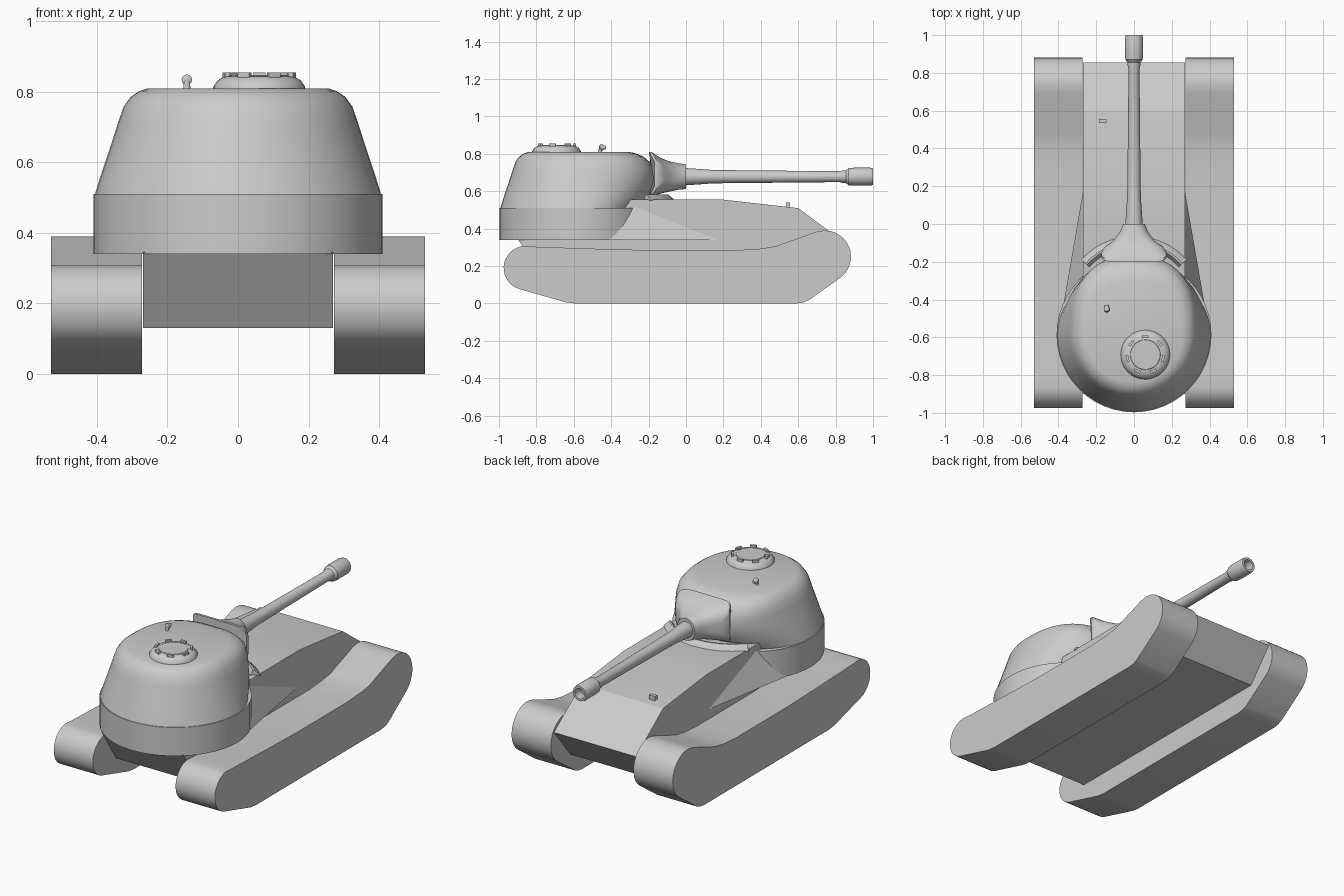
import bpy, bmesh, math
from math import sin, cos, pi, radians
from mathutils import Matrix

if "Cube" in bpy.data.objects:
    bpy.data.objects.remove(bpy.data.objects["Cube"])


def finish(name, bm, angle=30):
    bmesh.ops.recalc_face_normals(bm, faces=bm.faces[:])
    me = bpy.data.meshes.new(name)
    bm.to_mesh(me)
    bm.free()
    ob = bpy.data.objects.new(name, me)
    bpy.context.collection.objects.link(ob)
    bpy.ops.object.select_all(action='DESELECT')
    ob.select_set(True)
    bpy.context.view_layer.objects.active = ob
    bpy.ops.object.shade_smooth_by_angle(angle=radians(angle))
    return ob


def loft(name, rings, caps=True, angle=30, closed=True):
    """Skin a list of equally long point rings."""
    bm = bmesh.new()
    vs = [[bm.verts.new(p) for p in r] for r in rings]
    n = len(vs[0])
    for a, b in zip(vs, vs[1:]):
        for i in range(n if closed else n - 1):
            j = (i + 1) % n
            bm.faces.new((a[i], a[j], b[j], b[i]))
    if caps:
        bm.faces.new(vs[0])
        bm.faces.new(vs[-1])
    return finish(name, bm, angle)


def extrude_x(name, profile, x0, x1):
    """Extrude a (y, z) outline sideways."""
    return loft(name, [[(x, y, z) for y, z in profile] for x in (x0, x1)])


def lathe(name, profile, centre, n=32, axis='Z', angle=30):
    """Revolve (radius, height) points around an upright or y axis."""
    cx, cy, cz = centre
    rings = []
    for r, h in profile:
        ring = []
        for i in range(n):
            c, s = r * cos(2 * pi * i / n), r * sin(2 * pi * i / n)
            ring.append((cx + c, cy + s, cz + h) if axis == 'Z' else (cx + c, cy + h, cz + s))
        rings.append(ring)
    return loft(name, rings, angle=angle)


def box(name, loc, size, turn=0):
    bm = bmesh.new()
    bmesh.ops.create_cube(bm, size=1, matrix=Matrix.Translation(loc) @
                          Matrix.Rotation(turn, 4, 'Z') @ Matrix.Diagonal((*size, 1)))
    return finish(name, bm)


def sup(v, p):
    return math.copysign(abs(v) ** p, v)


def arc(cy, cz, r, a0, a1, n):
    return [(cy + r * cos(radians(a0 + (a1 - a0) * i / n)),
             cz + r * sin(radians(a0 + (a1 - a0) * i / n))) for i in range(n + 1)]


# Tracks: rounded at both ends, sagging top run
track = (arc(-0.857, 0.19, 0.118, 255, 95, 14)
         + [(-0.8, 0.303), (-0.5, 0.293), (-0.2, 0.285), (0.27, 0.285), (0.4, 0.293), (0.48, 0.306), (0.69, 0.382)]
         + arc(0.742, 0.25, 0.14, 98, -50, 14)
         + [(0.66, 0.02), (0.63, 0.006), (0.59, 0), (-0.59, 0), (-0.64, 0.006)])
for side, s in (("left", -1), ("right", 1)):
    extrude_x(side + "_track", track, s * 0.272, s * 0.53)

# Hull
extrude_x("hull", [(-0.76, 0.13), (-0.9, 0.345), (-0.8, 0.345), (-0.6, 0.5), (-0.3, 0.555),
                   (0.2, 0.555), (0.6, 0.51), (0.855, 0.32), (0.7, 0.13)], -0.27, 0.27)

# Sloping side supports under the turret
for side, s in (("left", -1), ("right", 1)):
    bm = bmesh.new()
    for x, y, z in ((0.265, 0.2, 0.34), (0.4, -0.58, 0.34), (0.265, -0.26, 0.525), (0.265, -0.58, 0.34)):
        bm.verts.new((s * x, y, z))
    bmesh.ops.convex_hull(bm, input=bm.verts[:])
    finish(side + "_turret_support", bm)

# Turret base drum
lathe("turret_base", [(0.41, 0.34), (0.41, 0.51)], (0, -0.587, 0), 48)

# Turret: round at the rear, squarer and extended at the gun end
rings = []
for z, a, b, e in ((0.505, 0.407, 0.345, 2.0), (0.57, 0.387, 0.405, 2.1), (0.65, 0.36, 0.425, 2.2),
                   (0.71, 0.341, 0.42, 2.4), (0.757, 0.325, 0.392, 2.6), (0.785, 0.305, 0.36, 2.7),
                   (0.802, 0.28, 0.32, 2.7), (0.81, 0.255, 0.285, 2.8)):
    ring = []
    for i in range(48):
        c, s = cos(2 * pi * i / 48), sin(2 * pi * i / 48)
        if s > 0.001:
            ring.append((a * sup(c, 2 / e), -0.587 + b * sup(s, 2 / e), z))
        else:
            ring.append((a * c, -0.587 + a * s, z))
    rings.append(ring)
loft("turret", rings, angle=35)

# Curved splash guard on the deck
guard = []
for i in range(21):
    t = radians(42 + 96 * i / 20)
    guard.append([(r * cos(t), -0.44 + r * sin(t), z) for r, z in
                  ((0.378, 0.55), (0.372, 0.56), (0.345, 0.582), (0.335, 0.582), (0.315, 0.55))])
loft("splash_guard", guard)

# Gun shield: squarish plate funnelling into the barrel
rings = []
for y, hw, top, bot, e, bend in ((-0.2, 0.172, 0.81, 0.575, 8, 0.045), (-0.185, 0.174, 0.81, 0.572, 8, 0.045),
                                 (-0.135, 0.152, 0.778, 0.588, 4.5, 0.02), (-0.09, 0.11, 0.76, 0.598, 3.2, 0),
                                 (-0.04, 0.073, 0.75, 0.608, 2.4, 0), (0, 0.058, 0.744, 0.612, 2, 0)):
    mid, hh = (top + bot) / 2, (top - bot) / 2
    ring = []
    for i in range(40):
        t = 2 * pi * (i + 0.5) / 40
        x, w = hw * sup(cos(t), 2 / e), sup(sin(t), 2 / e)
        ring.append((x, y + bend * (1 - w * w), mid + hh * w))
    rings.append(ring)
loft("gun_shield", rings, angle=40)

# Gun barrel with thick hollow muzzle
lathe("gun_barrel", [(0.05, -0.1), (0.046, 0), (0.042, 0.06), (0.037, 0.13), (0.035, 0.2), (0.029, 0.82),
                     (0.033, 0.835), (0.034, 0.855), (0.046, 0.87), (0.048, 0.9), (0.048, 0.985), (0.044, 1.0),
                     (0.031, 1.0), (0.028, 0.95)], (0, 0, 0.678), 24, 'Y')

# Commander hatch with a ring of vision blocks
hx, hy = 0.06, -0.692
lathe("hatch_dome", [(0.131, 0.805), (0.13, 0.815), (0.118, 0.832), (0.1, 0.843), (0.08, 0.845),
                     (0.078, 0.848), (0.02, 0.848)], (hx, hy, 0), 32)
for i in range(7):
    t = pi / 2 + 2 * pi * i / 7
    box(f"vision_block_{i + 1}", (hx + 0.096 * cos(t), hy + 0.096 * sin(t), 0.846),
        (0.014, 0.036, 0.018), t)

# Roof periscope and deck lamp
lathe("periscope_stalk", [(0.011, 0.805), (0.008, 0.83)], (-0.145, -0.458, 0), 12)
lathe("periscope_head", [(0.006, -0.015), (0.015, -0.01), (0.015, 0.005), (0.008, 0.022)],
      (-0.145, -0.45, 0.834), 12, 'Y')
box("deck_lamp", (-0.165, 0.545, 0.526), (0.04, 0.022, 0.03))
